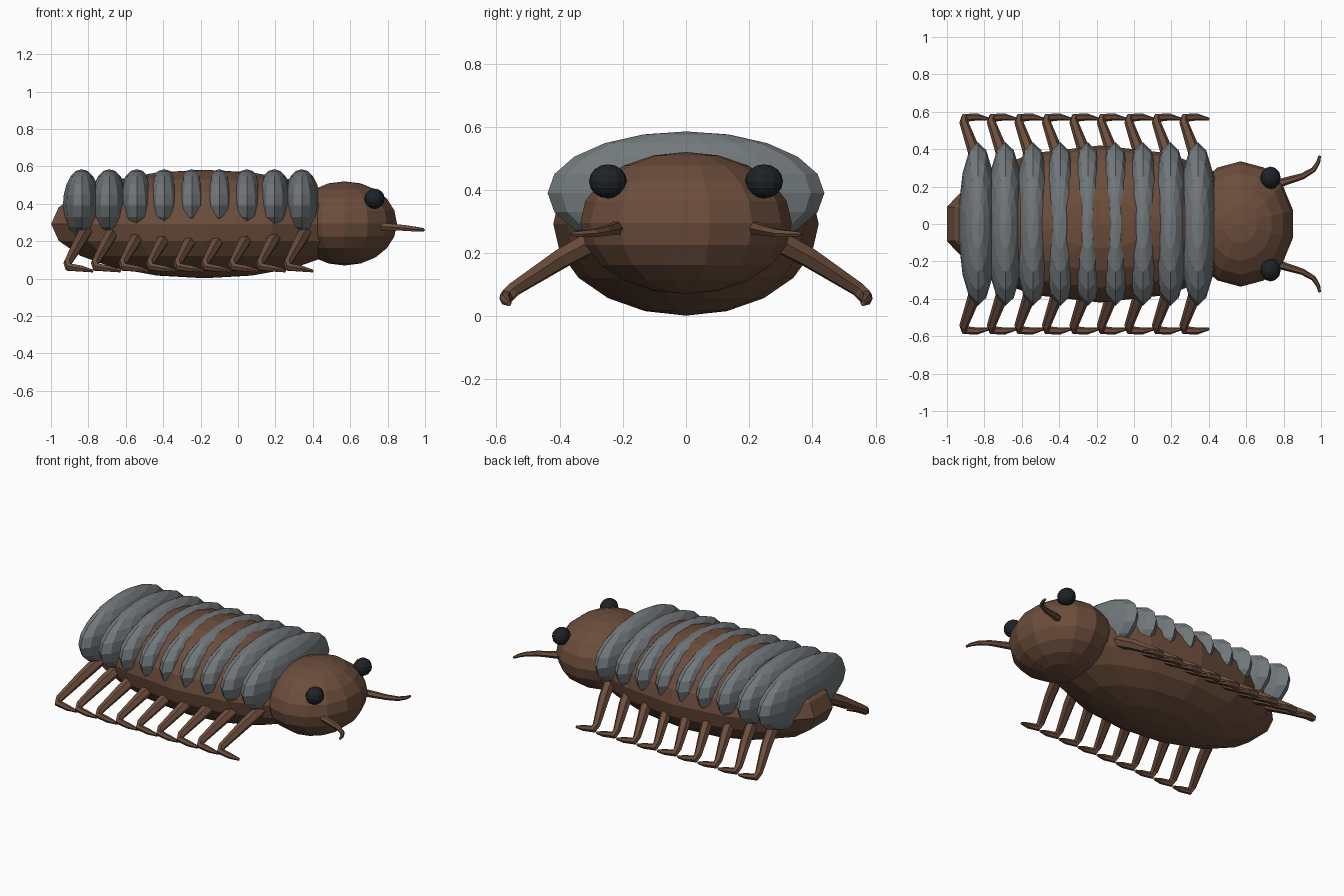
import bpy
import bmesh
from mathutils import Matrix

if "Cube" in bpy.data.objects:
    bpy.data.objects.remove(bpy.data.objects["Cube"])


def material(name, rgb):
    m = bpy.data.materials.new(name)
    m.diffuse_color = (*rgb, 1)
    m.use_nodes = True
    m.node_tree.nodes["Principled BSDF"].inputs["Base Color"].default_value = m.diffuse_color
    return m


brown = material("brown_shell", (0.15, 0.075, 0.045))
grey = material("grey_plate", (0.17, 0.19, 0.20))
black = material("black_eye", (0.012, 0.016, 0.02))


def add_mesh(name, bm, mat):
    me = bpy.data.meshes.new(name)
    bm.to_mesh(me)
    bm.free()
    me.materials.append(mat)
    ob = bpy.data.objects.new(name, me)
    bpy.context.collection.objects.link(ob)
    return ob


def ellipsoid(name, centre, radii, mat, segs=14, rings=10):
    bm = bmesh.new()
    bmesh.ops.create_uvsphere(
        bm, u_segments=segs, v_segments=rings, radius=1,
        matrix=Matrix.Translation(centre) @ Matrix.Diagonal((*radii, 1)))
    return add_mesh(name, bm, mat)


def tube(name, points, mat):
    """Tapered flat-faced tube; points are (x, y, z, radius)."""
    cu = bpy.data.curves.new(name + "_path", 'CURVE')
    cu.dimensions = '3D'
    cu.bevel_depth = 1
    cu.bevel_resolution = 1
    cu.use_fill_caps = True
    sp = cu.splines.new('POLY')
    sp.points.add(len(points) - 1)
    sp.use_smooth = False
    for p, (x, y, z, r) in zip(sp.points, points):
        p.co = (x, y, z, 1)
        p.radius = r
    tmp = bpy.data.objects.new(name + "_tmp", cu)
    bpy.context.collection.objects.link(tmp)
    bpy.context.view_layer.update()
    me = bpy.data.meshes.new_from_object(
        tmp.evaluated_get(bpy.context.evaluated_depsgraph_get()))
    bpy.data.objects.remove(tmp)
    bm = bmesh.new()
    bm.from_mesh(me)
    bpy.data.meshes.remove(me)
    for f in bm.faces:
        f.smooth = False
    return add_mesh(name, bm, mat)


# body and head
ellipsoid("body", (-0.18, 0, 0.292), (0.84, 0.42, 0.29), brown)
ellipsoid("head", (0.57, 0, 0.295), (0.287, 0.335, 0.225), brown)

# nine back plates, each with a pair of legs
for i in range(9):
    x = -0.835 + i * 0.147
    ellipsoid(f"back_plate_{i + 1}", (x, 0, 0.39), (0.104, 0.438, 0.195), grey)
    for s, side in ((-1, "right"), (1, "left")):
        tube(f"{side}_leg_{i + 1}", [
            (x + 0.02, s * 0.26, 0.255, 0.038),
            (x - 0.02, s * 0.39, 0.185, 0.034),
            (x - 0.075, s * 0.545, 0.085, 0.024),
            (x - 0.07, s * 0.568, 0.062, 0.024),
            (x, s * 0.572, 0.053, 0.018),
            (x + 0.06, s * 0.56, 0.04, 0.008)], brown)

# eyes and antennae
for s, side in ((-1, "right"), (1, "left")):
    ellipsoid(f"{side}_eye", (0.73, s * 0.247, 0.427),
              (0.054, 0.06, 0.054), black, 12, 8)
    tube(f"{side}_antenna", [
        (0.70, s * 0.19, 0.282, 0.026),
        (0.79, s * 0.222, 0.278, 0.022),
        (0.90, s * 0.255, 0.27, 0.017),
        (0.96, s * 0.29, 0.263, 0.014),
        (0.985, s * 0.33, 0.261, 0.011),
        (0.993, s * 0.365, 0.26, 0.007)], brown)
